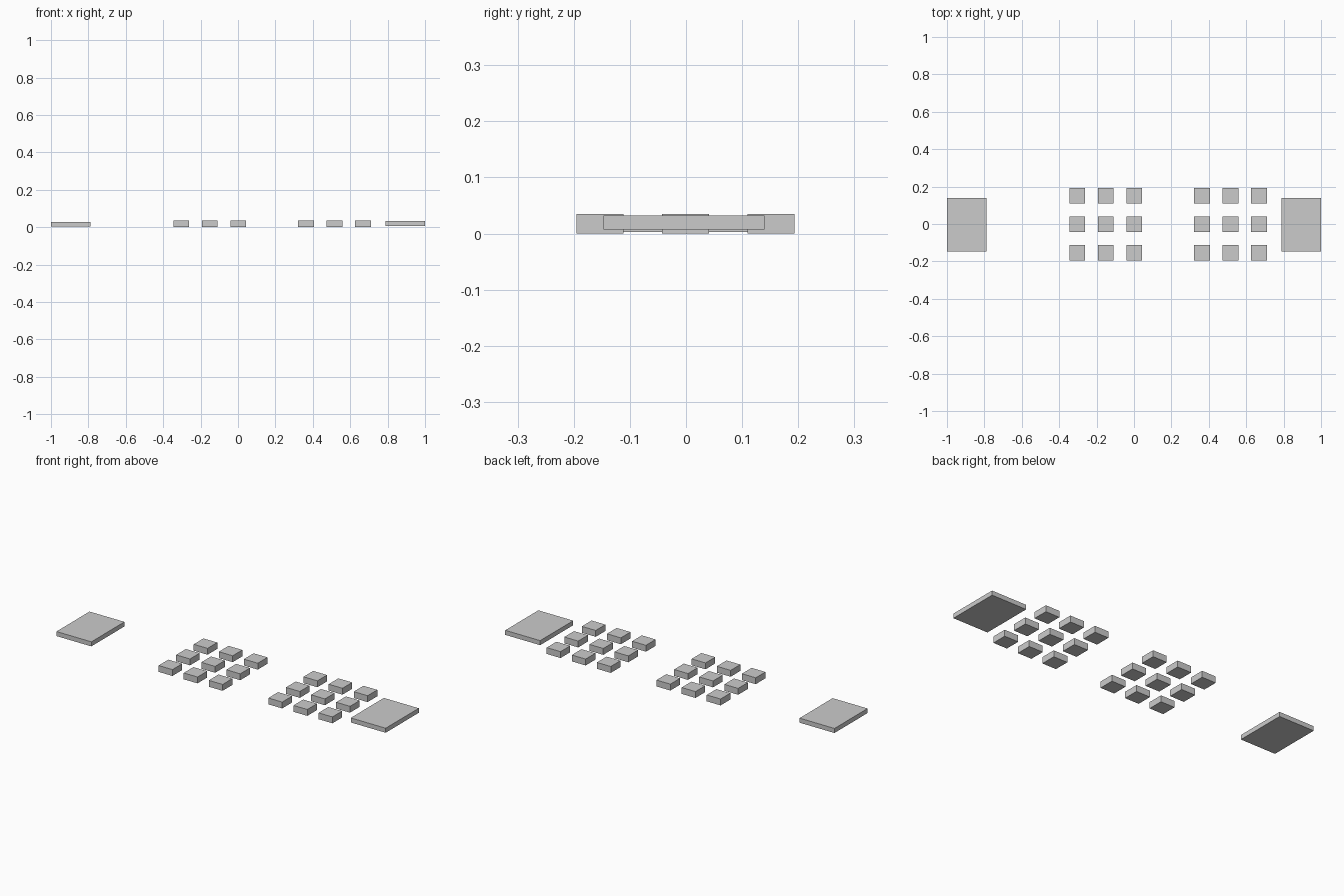
import bpy

if "Cube" in bpy.data.objects:
    bpy.data.objects.remove(bpy.data.objects["Cube"])


def box(name, lo, hi):
    """Axis-aligned box between two corners."""
    centre = [(a + b) / 2 for a, b in zip(lo, hi)]
    bpy.ops.mesh.primitive_cube_add(size=1, location=centre)
    ob = bpy.context.object
    ob.name = name
    ob.scale = [b - a for a, b in zip(lo, hi)]
    bpy.ops.object.transform_apply(location=False, rotation=False, scale=True)
    return ob


# Large flat plates at both ends
box("left_plate", (-1.0, -0.147, 0.003), (-0.788, 0.14, 0.028))
box("right_plate", (0.788, -0.147, 0.007), (1.0, 0.14, 0.032))

# Two 3 x 3 grids of small blocks
PITCH = 0.1525
HALF = 0.042
HEIGHT = 0.035
for side, grid_x in (("left", -0.151), ("right", 0.516)):
    for row in (-1, 0, 1):
        for col in (-1, 0, 1):
            x = grid_x + col * PITCH
            y = -0.001 + row * PITCH
            box(f"{side}_block_{row + 2}_{col + 2}",
                (x - HALF, y - HALF, 0), (x + HALF, y + HALF, HEIGHT))
